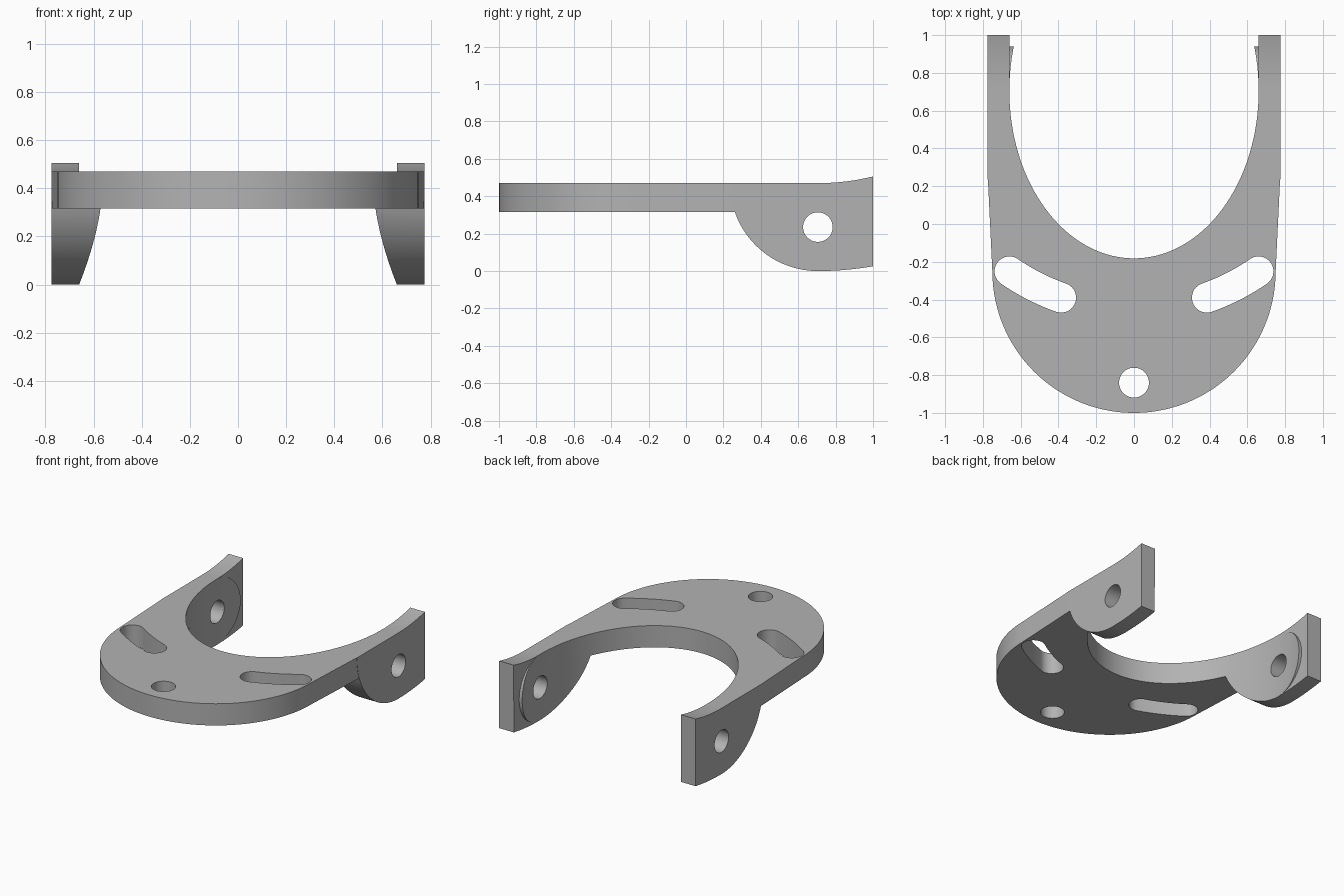
import bpy, bmesh
from math import sin, cos, pi, radians
from mathutils import Vector

cube = bpy.data.objects.get("Cube")
if cube:
    bpy.data.objects.remove(cube, do_unlink=True)

PIVOT_Y = 0.705          # centre line of the ears
TOP, BOTTOM = 0.47, 0.315  # plate faces
EAR_X, INNER_X = 0.775, 0.66
HOLE_R = 0.079


def arc(cx, cy, rx, ry, start, end, n):
    angles = [radians(start + (end - start) * i / n) for i in range(n + 1)]
    return [(cx + rx * cos(a), cy + ry * sin(a)) for a in angles]


def circle(cx, cy, rx, ry=None, n=64):
    return arc(cx, cy, rx, ry or rx, 0, 360, n)[:-1]


def prism(name, outline, low, high, axis="Z"):
    """Extrude an outline along Z (outline in x, y) or X (outline in y, z)."""
    def place(p):
        return (p[0], p[1], low) if axis == "Z" else (low, p[0], p[1])
    bm = bmesh.new()
    face = bm.faces.new([bm.verts.new(place(p)) for p in outline])
    moved = bmesh.ops.extrude_face_region(bm, geom=[face])["geom"]
    step = Vector((0, 0, high - low)) if axis == "Z" else Vector((high - low, 0, 0))
    bmesh.ops.translate(bm, vec=step, verts=[v for v in moved if isinstance(v, bmesh.types.BMVert)])
    bmesh.ops.recalc_face_normals(bm, faces=bm.faces)
    mesh = bpy.data.meshes.new(name)
    bm.to_mesh(mesh)
    bm.free()
    obj = bpy.data.objects.new(name, mesh)
    bpy.context.collection.objects.link(obj)
    return obj


def combine(target, tool, operation):
    """Apply a boolean and remove the tool."""
    mod = target.modifiers.new(operation, "BOOLEAN")
    mod.operation, mod.object, mod.solver = operation, tool, "EXACT"
    graph = bpy.context.evaluated_depsgraph_get()
    mesh = bpy.data.meshes.new_from_object(target.evaluated_get(graph))
    target.modifiers.clear()
    target.data = mesh
    bpy.data.objects.remove(tool, do_unlink=True)


# Flat plate with a rounded front
outline = arc(0, -0.25, 0.75, 0.75, 180, 360, 72)
outline += [(0.773, 0.23), (0.77, 0.6), (-0.77, 0.6), (-0.773, 0.23)]
bracket = prism("mounting_bracket", outline, BOTTOM, TOP)

# Hanging ears: round front edge, tail flaring gently upward
sweep_z, sweep_r = 1.71, 1.24
flare = 283.8
ear = arc(PIVOT_Y, TOP, 0.47, 0.47, 180, 270, 32)
ear += [(min(y, 1), z) for y, z in arc(PIVOT_Y, sweep_z, sweep_r + TOP, sweep_r + TOP, 270, 279.93, 10)[1:]]
ear += arc(PIVOT_Y, sweep_z, sweep_r, sweep_r, flare, 270, 12)
for side in (-1, 1):
    low, high = sorted((side * 0.5, side * EAR_X))
    combine(bracket, prism("ear", ear, low, high, "X"), "UNION")

# Large elliptical opening between the ears
combine(bracket, prism("opening", circle(0, PIVOT_Y, INNER_X, 0.887, 128), -0.2, 0.8), "DIFFERENCE")

# Straight inner walls behind the pivot, leaving a round boss on each ear
slab = [(-INNER_X, PIVOT_Y), (INNER_X, PIVOT_Y), (INNER_X, 1.2), (-INNER_X, 1.2)]
relief = prism("relief", slab, -0.2, 0.8)
combine(relief, prism("boss", circle(PIVOT_Y, 0.235, 0.234), -0.9, 0.9, "X"), "DIFFERENCE")
combine(bracket, relief, "DIFFERENCE")

# Pivot holes through both ears, and the front hole
combine(bracket, prism("pivot_hole", circle(PIVOT_Y, 0.235, HOLE_R), -1, 1, "X"), "DIFFERENCE")
combine(bracket, prism("front_hole", circle(0, -0.84, HOLE_R), 0, 0.8), "DIFFERENCE")

# Curved adjustment slots
slot_r = 1.161
for middle in (243, 297):
    a, b = middle - 7.6, middle + 7.6
    path = arc(0, PIVOT_Y, slot_r + HOLE_R, slot_r + HOLE_R, a, b, 16)
    ends = [(slot_r * cos(radians(t)), PIVOT_Y + slot_r * sin(radians(t))) for t in (b, a)]
    path += arc(*ends[0], HOLE_R, HOLE_R, b, b + 180, 20)[1:]
    path += arc(0, PIVOT_Y, slot_r - HOLE_R, slot_r - HOLE_R, b, a, 16)[1:]
    path += arc(*ends[1], HOLE_R, HOLE_R, a + 180, a + 360, 20)[1:-1]
    combine(bracket, prism("slot", path, 0, 0.8), "DIFFERENCE")

# Single grey finish
grey = bpy.data.materials.new("plain_grey")
grey.use_nodes = True
colour = (0.45, 0.45, 0.45, 1)
grey.diffuse_color = colour
grey.node_tree.nodes["Principled BSDF"].inputs["Base Color"].default_value = colour
bracket.data.materials.clear()
bracket.data.materials.append(grey)
for poly in bracket.data.polygons:
    poly.material_index = 0

bpy.ops.object.select_all(action="DESELECT")
bracket.select_set(True)
bpy.context.view_layer.objects.active = bracket
bpy.ops.object.shade_smooth_by_angle(angle=radians(30))
